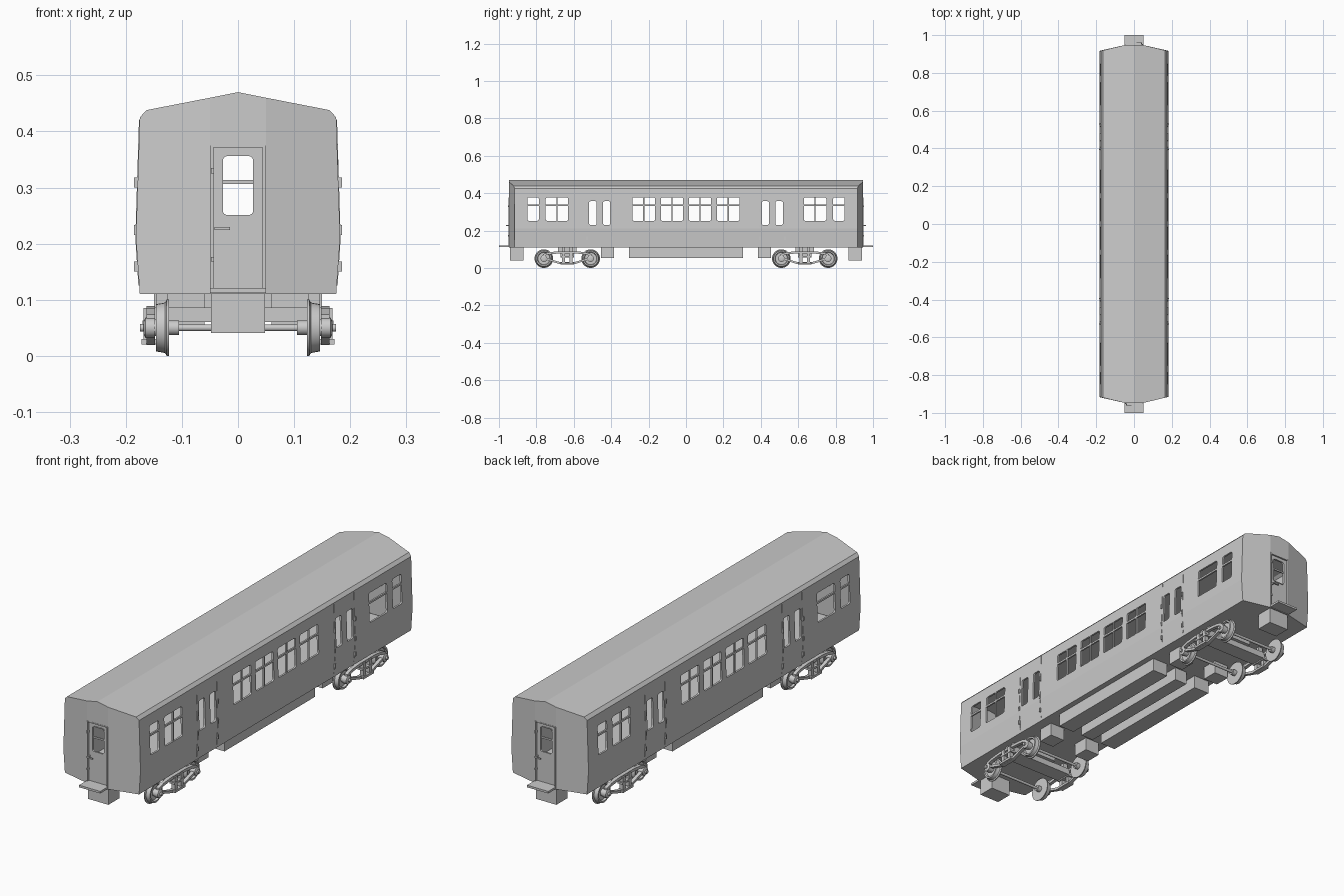
import bpy, bmesh, math
from mathutils import Matrix

if "Cube" in bpy.data.objects:
    bpy.data.objects.remove(bpy.data.objects["Cube"])

def finish(name, bm, smooth=False):
    bmesh.ops.recalc_face_normals(bm, faces=bm.faces[:])
    me = bpy.data.meshes.new(name)
    bm.to_mesh(me)
    bm.free()
    ob = bpy.data.objects.new(name, me)
    bpy.context.collection.objects.link(ob)
    if smooth:
        select(ob)
        bpy.ops.object.shade_smooth_by_angle(angle=math.radians(35))
    return ob

def select(ob):
    bpy.ops.object.select_all(action='DESELECT')
    ob.select_set(True)
    bpy.context.view_layer.objects.active = ob

def add_prism(bm, pts, axis, a, b):
    """Extrude a 2D outline along an axis from a to b."""
    place = {'x': lambda u, v, t: (t, u, v), 'y': lambda u, v, t: (u, t, v),
             'z': lambda u, v, t: (u, v, t)}[axis]
    rings = [[bm.verts.new(place(u, v, t)) for u, v in pts] for t in (a, b)]
    n = len(pts)
    bm.faces.new(rings[0])
    bm.faces.new(rings[1])
    for i in range(n):
        j = (i + 1) % n
        bm.faces.new((rings[0][i], rings[0][j], rings[1][j], rings[1][i]))

def prism(name, pts, axis, a, b):
    bm = bmesh.new()
    add_prism(bm, pts, axis, a, b)
    return finish(name, bm)

def rect(u0, u1, v0, v1, r=0, seg=4):
    if r == 0:
        return [(u0, v0), (u1, v0), (u1, v1), (u0, v1)]
    pts = []
    for k, (cu, cv) in enumerate([(u1-r, v1-r), (u0+r, v1-r), (u0+r, v0+r), (u1-r, v0+r)]):
        for i in range(seg + 1):
            t = math.pi/2 * (k + i/seg)
            pts.append((cu + r*math.cos(t), cv + r*math.sin(t)))
    return pts

def box(name, x0, x1, y0, y1, z0, z1):
    return prism(name, rect(x0, x1, y0, y1), 'z', z0, z1)

def copy(ob, matrix):
    new = ob.copy()
    new.data = ob.data.copy()
    new.data.transform(matrix)
    if matrix.determinant() < 0:
        new.data.flip_normals()
    bpy.context.collection.objects.link(new)
    return new

TURN = Matrix.Rotation(math.pi, 4, 'Z')
FLIP_X = Matrix.Diagonal((-1, 1, 1, 1))

def cut(ob, cutter):
    mod = ob.modifiers.new('cut', 'BOOLEAN')
    mod.object, mod.solver = cutter, 'EXACT'
    select(ob)
    bpy.ops.object.modifier_apply(modifier=mod.name)
    bpy.data.objects.remove(cutter)

def lathe(name, profile, cy, cz, n=28):
    """Revolve (x, radius) points around an x-direction axle."""
    bm = bmesh.new()
    rings = [[bm.verts.new((x, cy + r*math.cos(2*math.pi*i/n), cz + r*math.sin(2*math.pi*i/n)))
              for i in range(n)] for x, r in profile]
    for p, q in zip(rings, rings[1:]):
        for i in range(n):
            j = (i + 1) % n
            bm.faces.new((p[i], p[j], q[j], q[i]))
    bm.faces.new(rings[0])
    bm.faces.new(rings[-1])
    return finish(name, bm, True)

def shell(name, t):
    """Carriage body with angled ends, inset by t."""
    half = [(0.05, 0.11+t), (0.175-t, 0.11+t), (0.182-t, 0.21), (0.175-t, 0.425-t/2),
            (0.163-t, 0.438-t), (0.05, 0.46-t)]
    prof = half + [(0, 0.47-t)] + [(-x, z) for x, z in reversed(half)]
    end = lambda x: 0.947 - t - 0.03*max(0, min(1, (abs(x)-0.05)/0.125))
    bm = bmesh.new()
    rings = [[bm.verts.new((x, s*end(x), z)) for x, z in prof] for s in (-1, 1)]
    n = len(prof)
    for i in range(n):
        j = (i + 1) % n
        bm.faces.new((rings[0][i], rings[0][j], rings[1][j], rings[1][i]))
    for r in rings:
        bm.faces.new(r[0:6])
        bm.faces.new(r[7:13])
        bm.faces.new((r[0], r[5], r[6], r[7], r[12]))
    return finish(name, bm)

# Body shell, hollowed, with side windows and end doorways
windows = [(s*a, s*b) for s in (-1, 1) for a, b in
           ((0.015, 0.135), (0.165, 0.287), (0.63, 0.75), (0.787, 0.848))]
slots = [(s*a, s*b) for s in (-1, 1) for a, b in ((0.405, 0.443), (0.478, 0.518))]
body = shell('carriage_body', 0)
cut(body, shell('hollow', 0.008))
bm = bmesh.new()
for spans, z0, z1 in ((windows, 0.252, 0.377), (slots, 0.23, 0.357)):
    for a, b in spans:
        add_prism(bm, rect(min(a, b), max(a, b), z0, z1, 0.008), 'x', -0.3, 0.3)
for s in (-1, 1):
    add_prism(bm, rect(-0.05, 0.05, 0.121, 0.375), 'y', s*0.9, s*1.0)
cut(body, finish('openings', bm))

# Window glazing bars
for k, (a, b) in enumerate(windows):
    a, b = min(a, b), max(a, b)
    bars = [box('window_bar', 0.171, 0.178, a-0.001, b+0.001, 0.331, 0.339)]
    if abs(a) < 0.4 or -0.76 < a < -0.7:
        m = (a + b)/2
        bars.append(box('window_mullion', 0.171, 0.178, m-0.003, m+0.003, 0.25, 0.378))
    for ob in bars:
        copy(ob, TURN)

# Passenger door edges and hinges
edge = [(0.172, 0.125), (0.1775, 0.125), (0.183, 0.21), (0.1765, 0.42), (0.17, 0.42), (0.177, 0.21)]
for y in (-0.53, -0.395, 0.395, 0.53):
    copy(prism('door_edge', edge, 'y', y-0.0015, y+0.0015), FLIP_X)
    for z in (0.15, 0.215, 0.30):
        copy(box('door_hinge', 0.176, 0.185, y-0.003, y+0.003, z, z+0.018), FLIP_X)

# End doors, footplates and coupler boxes
door = prism('end_door', rect(-0.045, 0.045, 0.121, 0.372), 'y', -0.941, -0.934)
cut(door, prism('door_hole', rect(-0.028, 0.028, 0.25, 0.357, 0.009), 'y', -1, -0.9))
rim = prism('door_window_rim', rect(-0.030, 0.030, 0.248, 0.359, 0.010), 'y', -0.943, -0.938)
cut(rim, prism('rim_hole', rect(-0.027, 0.027, 0.251, 0.356, 0.008), 'y', -1, -0.9))
end_parts = [door, rim,
    box('door_window_bar', -0.029, 0.029, -0.94, -0.935, 0.306, 0.313),
    box('door_post_left', -0.05, -0.044, -0.95, -0.934, 0.12, 0.375),
    box('door_post_right', 0.044, 0.05, -0.95, -0.934, 0.12, 0.375),
    box('door_lintel', -0.05, 0.05, -0.948, -0.934, 0.371, 0.376),
    box('door_handle', -0.042, -0.014, -0.962, -0.957, 0.224, 0.23),
    box('handle_stem', -0.042, -0.037, -0.96, -0.94, 0.224, 0.23),
    box('end_hinge_low', -0.048, -0.043, -0.953, -0.94, 0.168, 0.176),
    box('end_hinge_high', -0.048, -0.043, -0.953, -0.94, 0.325, 0.335),
    box('footplate', -0.05, 0.05, -1.0, -0.94, 0.112, 0.121),
    box('coupler_box', -0.048, 0.048, -0.942, -0.868, 0.041, 0.112)]
for ob in end_parts:
    copy(ob, TURN)

# Underfloor equipment
box('equipment_centre', -0.03, 0.03, -0.305, 0.305, 0.053, 0.112)
copy(box('equipment_side', 0.075, 0.15, -0.305, 0.305, 0.053, 0.112), FLIP_X)
for s in (-1, 1):
    ob = box('underfloor_tank', 0.06, 0.13, s*0.42-0.035, s*0.42+0.035, 0.053, 0.112)
    copy(ob, FLIP_X)

# Bogies
half = [(0.006, 0.006), (0.105, 0.006), (0.105, 0.013), (0.123, 0.013), (0.123, 0.05),
        (0.127, 0.05), (0.130, 0.045), (0.146, 0.042), (0.146, 0.035), (0.138, 0.032),
        (0.138, 0.015), (0.15, 0.015), (0.15, 0.007), (0.175, 0.007)]
wheelset = [(-x, r) for x, r in reversed(half)] + half

def beam(name, right, thick, x0, x1, cy):
    line = [(-y, z) for y, z in reversed(right)] + right
    pts = [(cy+y, z+thick/2) for y, z in line] + [(cy+y, z-thick/2) for y, z in reversed(line)]
    return prism(name, pts, 'x', x0, x1)

for cy in (-0.635, 0.635):
    for d in (-0.125, 0.125):
        lathe('wheelset', wheelset, cy+d, 0.05)
        copy(lathe('axle_box', [(0.148, 0.018), (0.165, 0.018), (0.168, 0.012)], cy+d, 0.05, 12), FLIP_X)
    side = [beam('bogie_top_bar', [(0.05, 0.083), (0.1, 0.078), (0.13, 0.068)], 0.012, 0.148, 0.163, cy),
            beam('bogie_low_bar', [(0.035, 0.025), (0.06, 0.032), (0.115, 0.05)], 0.011, 0.148, 0.163, cy),
            box('spring_plank', 0.145, 0.172, cy-0.035, cy+0.035, 0.02, 0.03),
            box('spring_cap', 0.145, 0.17, cy-0.035, cy+0.035, 0.055, 0.063)]
    for d in (-0.02, 0.02):
        side.append(box('spring_post', 0.15, 0.168, cy+d-0.008, cy+d+0.008, 0.025, 0.085))
        side.append(box('side_bearer', 0.125, 0.145, cy+d-0.008, cy+d+0.008, 0.08, 0.112))
    for ob in side:
        copy(ob, FLIP_X)
    box('bogie_transom', -0.15, 0.15, cy-0.035, cy+0.035, 0.06, 0.087)
    box('bogie_bolster', -0.06, 0.06, cy-0.05, cy+0.05, 0.085, 0.112)
